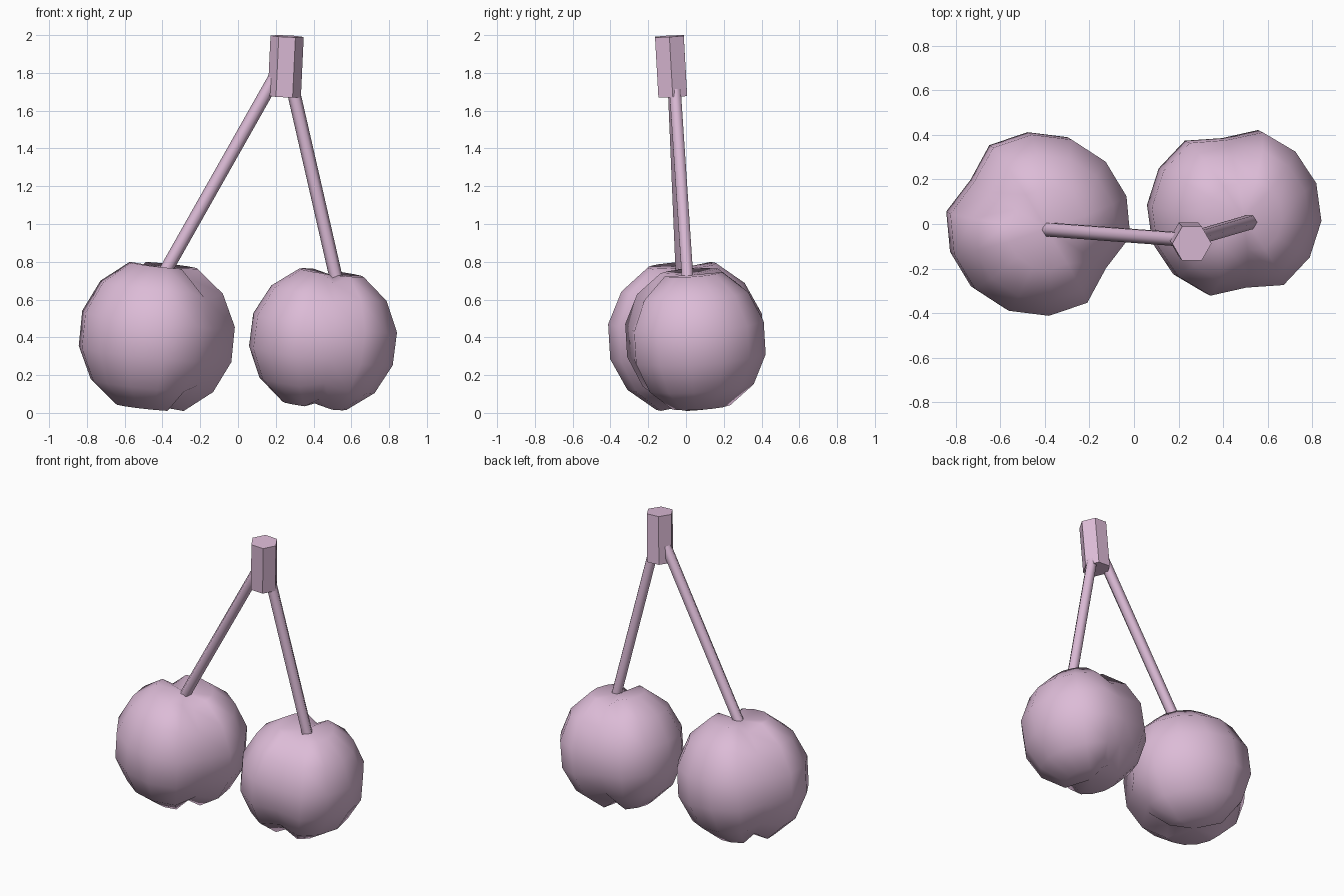
import bpy, bmesh
from math import sin, cos, pi, radians
from mathutils import Vector, Matrix

if "Cube" in bpy.data.objects:
    bpy.data.objects.remove(bpy.data.objects["Cube"])


def finish(name, bm, mat, smooth):
    bmesh.ops.recalc_face_normals(bm, faces=bm.faces)
    me = bpy.data.meshes.new(name)
    bm.to_mesh(me)
    bm.free()
    me.materials.append(mat)
    for p in me.polygons:
        p.use_smooth = smooth
    ob = bpy.data.objects.new(name, me)
    bpy.context.collection.objects.link(ob)
    return ob


def cherry(name, centre, radius, axis, groove_angle, mat):
    """14-sided sphere whose poles and one meridian loop sink into a groove."""
    bm = bmesh.new()
    rings, sides = 7, 14
    prof = [bm.verts.new((sin(pi * i / rings) * radius, 0, cos(pi * i / rings) * radius))
            for i in range(rings + 1)]
    edges = [bm.edges.new(pair) for pair in zip(prof, prof[1:])]
    bmesh.ops.spin(bm, geom=prof + edges, cent=(0, 0, 0), axis=(0, 0, 1),
                   angle=2 * pi, steps=sides)
    bmesh.ops.remove_doubles(bm, verts=bm.verts, dist=0.001)
    for v in bm.verts:
        if abs(v.co.y) < 0.001:
            v.co *= 0.87
    tilt = Vector((0, 0, 1)).rotation_difference(Vector(axis)).to_matrix().to_4x4()
    bm.transform(Matrix.Translation(centre) @ tilt @ Matrix.Rotation(radians(groove_angle), 4, 'Z'))
    return finish(name, bm, mat, True)


def rod(name, start, end, radius, mat, smooth):
    """Six-sided rod between two points."""
    a, b = Vector(start), Vector(end)
    bm = bmesh.new()
    bmesh.ops.create_cone(bm, cap_ends=True, segments=6, radius1=radius,
                          radius2=radius, depth=(b - a).length)
    # corners point along x
    if min(abs(v.co.y) for v in bm.verts) > 0.001:
        bm.transform(Matrix.Rotation(pi / 6, 4, 'Z'))
    rot = Vector((0, 0, 1)).rotation_difference(b - a).to_matrix().to_4x4()
    bm.transform(Matrix.Translation((a + b) / 2) @ rot)
    ob = finish(name, bm, mat, smooth)
    if smooth:
        bpy.ops.object.select_all(action='DESELECT')
        ob.select_set(True)
        bpy.context.view_layer.objects.active = ob
        bpy.ops.object.shade_smooth_by_angle(angle=radians(65))
    return ob


pink = bpy.data.materials.new("pink")
pink.diffuse_color = (0.72, 0.5, 0.68, 1)
pink.use_nodes = True
pink.node_tree.nodes["Principled BSDF"].inputs["Base Color"].default_value = pink.diffuse_color

# Fruit
cherry("left_cherry", (-0.43, 0.0, 0.405), 0.42, (0.1, -0.06, 1), 147, pink)
cherry("right_cherry", (0.45, 0.05, 0.39), 0.395, (0.13, -0.06, 1), 98, pink)

# Stems
rod("left_stem", (-0.385, -0.025, 0.75), (0.22, -0.07, 1.82), 0.035, pink, True)
rod("right_stem", (0.525, 0.01, 0.69), (0.285, -0.06, 1.74), 0.035, pink, True)

# Joining twig at the top
rod("twig_end", (0.245, -0.07, 1.675), (0.26, -0.088, 1.994), 0.088, pink, False)
